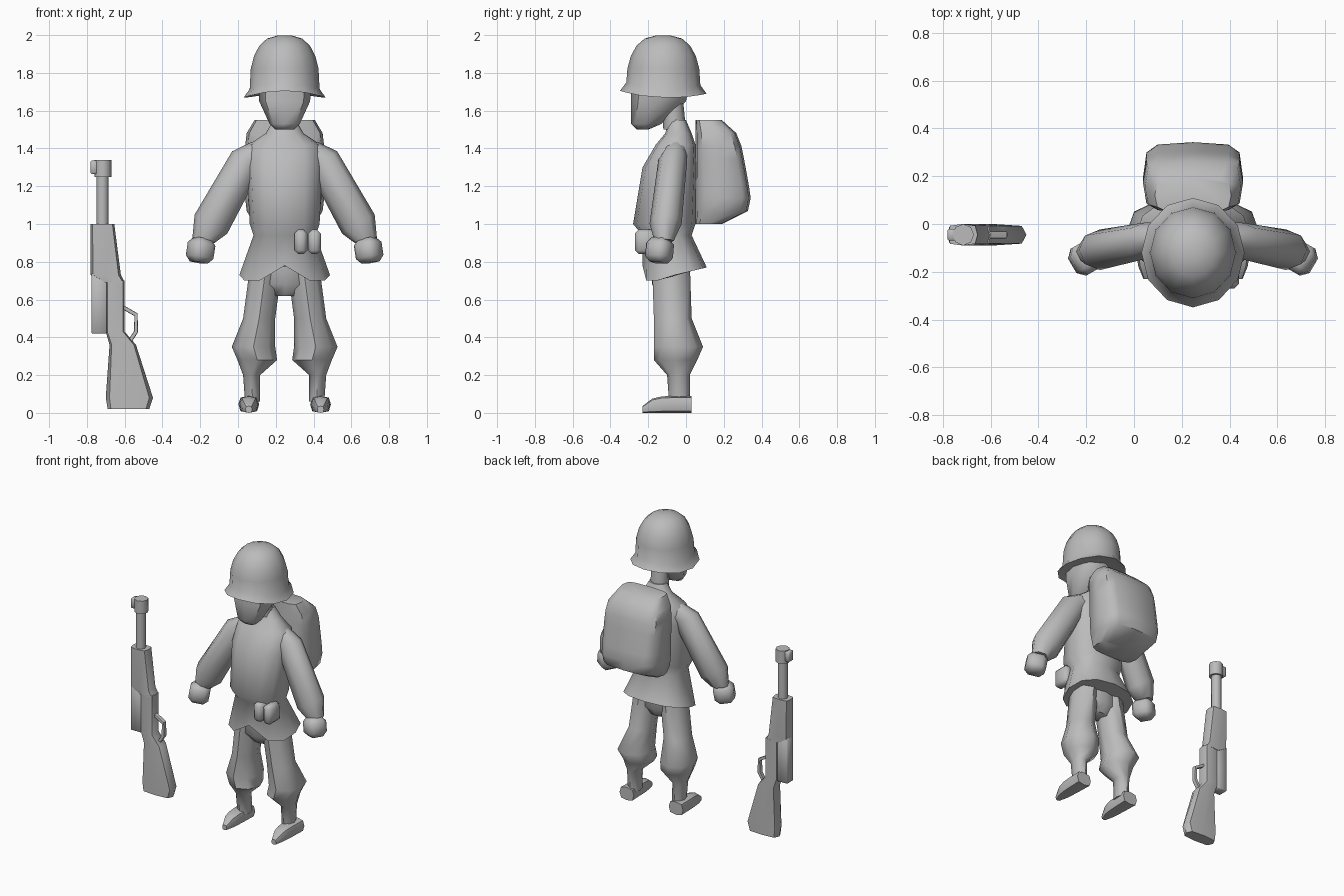
import bpy, bmesh
from math import sin, cos, pi, radians
from mathutils import Vector, Euler

cube = bpy.data.objects.get("Cube")
if cube:
    bpy.data.objects.remove(cube, do_unlink=True)

FIGURE_X = .247   # centre line of the figure
RIFLE_Y = -.045   # centre plane of the rifle

shade = (.5, .5, .5, 1)
grey = bpy.data.materials.new("plain_grey")
grey.use_nodes = True
grey.diffuse_color = shade
bsdf = next(node for node in grey.node_tree.nodes if node.type == 'BSDF_PRINCIPLED')
bsdf.inputs["Base Color"].default_value = shade


def turned(rot):
    return Euler([radians(angle) for angle in rot]).to_matrix()


def finish(name, bm, origin_x, side):
    """Place the part, mirror it if side is negative, and shade it."""
    for vert in bm.verts:
        vert.co.x = origin_x + side * vert.co.x
    bmesh.ops.recalc_face_normals(bm, faces=bm.faces)
    mesh = bpy.data.meshes.new(name)
    bm.to_mesh(mesh)
    bm.free()
    mesh.materials.append(grey)
    mesh.shade_smooth()
    mesh.set_sharp_from_angle(angle=radians(50))
    bpy.context.collection.objects.link(bpy.data.objects.new(name, mesh))


def ring(centre, rx, ry, rot=(0, 0, 0), sides=8, power=1, lift=None):
    """Closed section: power one is an ellipse, a smaller power is squarer."""
    matrix = turned(rot)
    points = []
    for i in range(sides):
        angle = 2 * pi * i / sides
        u, v = [0 if abs(k) < .001 else abs(k) ** power * (1 if k > 0 else -1)
                for k in (cos(angle), sin(angle))]
        local = Vector((u * rx, v * ry, lift(u, v) if lift else 0))
        points.append(Vector(centre) + matrix @ local)
    return points


def loft(name, rings, origin_x=FIGURE_X, side=1):
    """Skin a row of sections and close both ends."""
    bm = bmesh.new()
    rows = [[bm.verts.new(point) for point in section] for section in rings]
    for low, high in zip(rows, rows[1:]):
        for i in range(len(low)):
            bm.faces.new((low[i - 1], low[i], high[i], high[i - 1]))
    bm.faces.new(rows[0])
    bm.faces.new(rows[-1])
    finish(name, bm, origin_x, side)


def level(z, left, right, front, back, **style):
    """Horizontal section given by its four extents."""
    return ring(((left + right) / 2, (front + back) / 2, z),
                (right - left) / 2, (back - front) / 2, **style)


def centred(z, half_width, front, back, **style):
    return level(z, -half_width, half_width, front, back, **style)


def block(name, centre, size, bevel, origin_x=FIGURE_X, side=1, rot=(0, 0, 0)):
    """Cube with chamfered edges."""
    bm = bmesh.new()
    bmesh.ops.create_cube(bm, size=1)
    bmesh.ops.scale(bm, vec=size, verts=bm.verts)
    bmesh.ops.bevel(bm, geom=bm.edges[:], offset=bevel, segments=1, affect='EDGES')
    bmesh.ops.rotate(bm, matrix=turned(rot), verts=bm.verts)
    bmesh.ops.translate(bm, vec=centre, verts=bm.verts)
    finish(name, bm, origin_x, side)


# Tunic with a flared hem that opens at the front
def hem_wave(u, v):
    return .08 * max(0, 1 - 2 * abs(u)) if v < -.1 else .03 + .04 * v


cloth = dict(sides=12, power=.85)
tunic = [centred(.7, .24, -.23, .11, lift=hem_wave, **cloth)]
for section in [(.94, .165, -.23, .03), (1, .185, -.28, .05), (1.3, .2, -.23, .06),
                (1.42, .19, -.16, .05), (1.48, .1, -.11, .03), (1.55, .06, -.09, 0)]:
    tunic.append(centred(*section, **cloth))
loft("tunic", tunic)

# Neck and head, with the chin narrowing forward
loft("neck", [centred(1.5, .06, -.12, 0), centred(1.7, .06, -.13, -.02)])
loft("head", [centred(*section, power=.85) for section in
              [(1.5, .05, -.26, -.2), (1.53, .08, -.29, -.13),
               (1.65, .135, -.29, 0), (1.75, .14, -.29, .02)]])


# Helmet: a flared rim that dips at the sides, under a domed crown
def rim_wave(u, v):
    return -.035 * (1 - v * v) - .015 * max(0, v)


def helmet_ring(z, radius, lift=None):
    return ring((0, -.12, z), radius, radius * 1.06, sides=12, lift=lift)


helmet = [helmet_ring(1.72, .15, rim_wave), helmet_ring(1.705, .216, rim_wave)]
for step in range(6):
    rise = radians(17 * step)
    helmet.append(helmet_ring(1.75 + .25 * sin(rise), .185 * cos(rise) ** .7,
                              None if step else rim_wave))
loft("helmet", helmet)

# Backpack: full in the middle, pinched at both ends, leaning in at the top
backpack = []
for step in range(9):
    t = step / 8
    full = 1 - (2 * t - 1) ** 6
    backpack.append(centred(1 + .55 * t, .16 + .05 * full, .05,
                            .19 + (.18 - .1 * t) * full, sides=12, power=.5))
loft("backpack", backpack)

# Belt pouches on the left hip
for word, x in (("inner", .086), ("outer", .158)):
    block(word + "_belt_pouch", (x, -.21, .905), (.068, .12, .13), .02)

# Hips joining the two trouser legs
loft("trouser_hips", [centred(.62, .09, -.13, -.02), centred(.68, .17, -.18, .02),
                      centred(.8, .17, -.18, .02)])

# Arms, hands, legs and boots, once for each side
for word, side in (("left", 1), ("right", -1)):
    sleeve = []
    for x, z, half, tilt in [(.12, 1.39, .07, 40), (.2, 1.34, .09, 30),
                             (.39, 1, .1, 30), (.43, .91, .06, 10)]:
        sleeve.append(ring((x, -.03 - .2 * x, z), half, half * .85, (0, -tilt, 0)))
    loft(word + "_sleeve", sleeve, side=side)

    block(word + "_hand", (.445, -.14, .86), (.13, .13, .13), .03,
          side=side, rot=(0, -10, -30))

    loft(word + "_trouser_leg", [level(*section) for section in
         [(.06, .13, .21, -.09, .02), (.2, .13, .22, -.1, .02), (.28, .04, .25, -.17, .06),
          (.35, .05, .28, -.17, .09), (.5, .05, .22, -.17, .03), (.8, .01, .18, -.18, .02)]],
         side=side)

    boot = []
    for step in range(6):
        t = step / 5
        taper = 1 - .6 * t ** 6
        half_height = .045 * taper
        boot.append(ring((.19, .03 - .26 * t, half_height), .055 * (1 - .2 * t) * taper,
                         half_height, (90, 0, 0), power=.65))
    loft(word + "_boot", boot, side=side)


# Rifle standing beside the figure
def rifle_part(name, sections, half_depth, **style):
    loft(name, [level(z, left, right, RIFLE_Y - half_depth, RIFLE_Y + half_depth, **style)
                for z, left, right in sections], origin_x=0)


rifle_part("rifle_stock", [(.02, -.69, -.47), (.08, -.7, -.45), (.36, -.68, -.54),
                           (.43, -.7, -.6), (.7, -.7, -.6)], .044, power=.5)
rifle_part("rifle_fore_end", [(.69, -.71, -.6), (.73, -.78, -.62), (1, -.78, -.655)],
           .045, power=.5)
rifle_part("rifle_barrel", [(.98, -.75, -.685), (1.27, -.75, -.685)], .033)
rifle_part("rifle_muzzle", [(1.25, -.76, -.67), (1.34, -.76, -.67)], .045)
block("rifle_magazine", (-.735, RIFLE_Y, .58), (.08, .07, .32), .005, origin_x=0)
block("rifle_front_sight", (-.76, RIFLE_Y, 1.3), (.04, .05, .07), .005, origin_x=0)

# Trigger guard as a bent bar
loft("rifle_trigger_guard", [ring((x, RIFLE_Y, z), .011, .016, (0, tilt, 0), power=.5)
     for x, z, tilt in [(-.61, .56, 100), (-.54, .52, 140), (-.54, .43, 195),
                        (-.585, .36, 220)]], origin_x=0)
